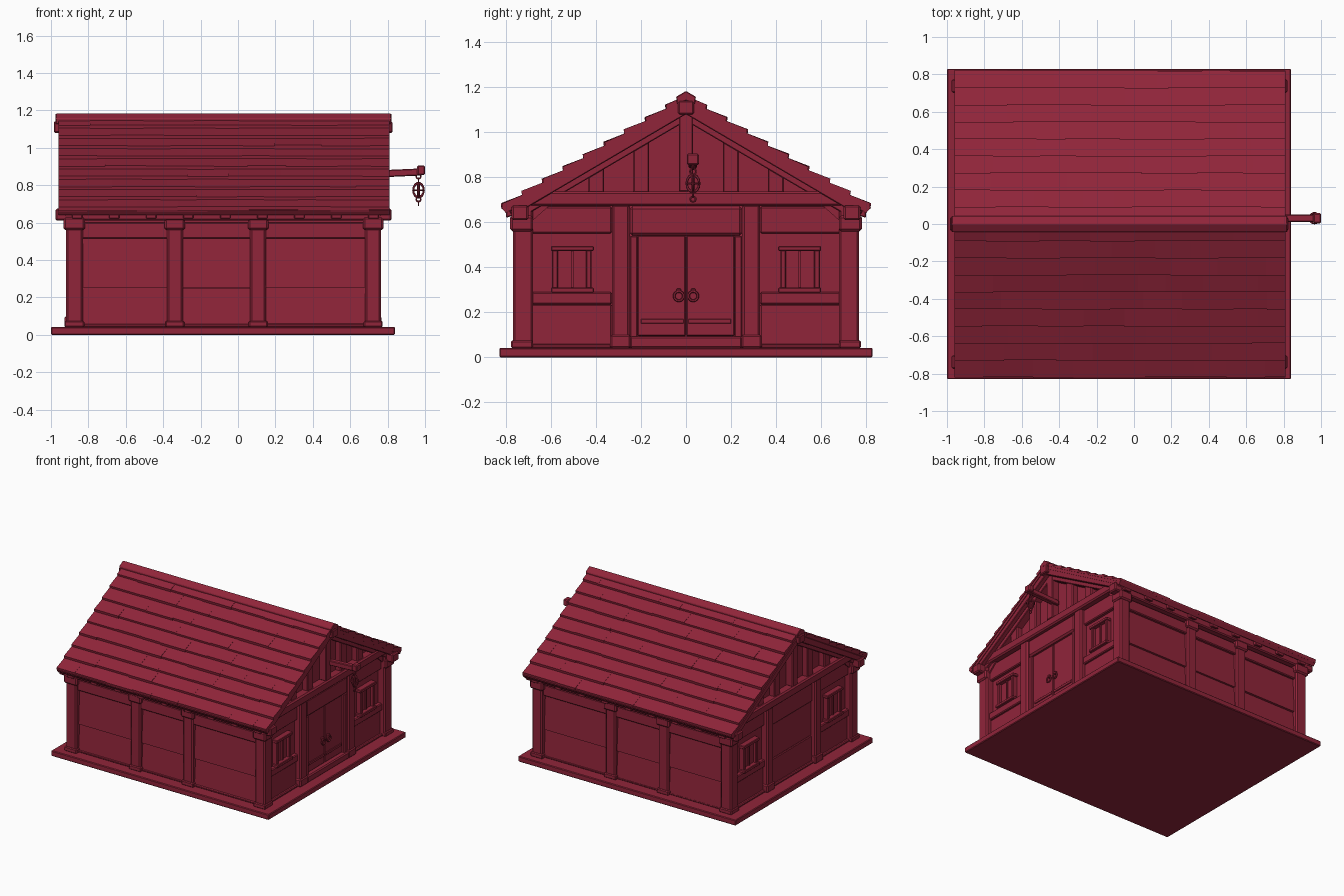
import bpy, bmesh, math, random
from mathutils import Vector

random.seed(4)
red = bpy.data.materials.new("crimson")
red.diffuse_color = (0.28, 0.018, 0.042, 1)


def finish(name, bm, bevel=0.0):
    bmesh.ops.recalc_face_normals(bm, faces=bm.faces)
    me = bpy.data.meshes.new(name)
    bm.to_mesh(me)
    bm.free()
    me.materials.append(red)
    ob = bpy.data.objects.new(name, me)
    bpy.context.collection.objects.link(ob)
    if bevel:
        m = ob.modifiers.new("worn_edges", 'BEVEL')
        m.width = bevel
        m.segments = 1
    return ob


def prism_into(bm, pts, x0, x1):
    """Extrude a (y, z) outline from x0 to x1."""
    a = [bm.verts.new((x0, y, z)) for y, z in pts]
    b = [bm.verts.new((x1, y, z)) for y, z in pts]
    bm.faces.new(a)
    bm.faces.new(b[::-1])
    n = len(pts)
    for i in range(n):
        bm.faces.new((a[i], b[i], b[(i + 1) % n], a[(i + 1) % n]))


def prism(name, pts, x0, x1, bevel=0.0):
    bm = bmesh.new()
    prism_into(bm, pts, x0, x1)
    return finish(name, bm, bevel)


def box(name, x, y, z, bevel=0.006):
    y, z = sorted(y), sorted(z)
    return prism(name, [(y[0], z[0]), (y[1], z[0]), (y[1], z[1]), (y[0], z[1])],
                 min(x), max(x), bevel)


def ring(name, c, r, t, rot, scale=(1, 1, 1)):
    bpy.ops.mesh.primitive_torus_add(major_radius=r, minor_radius=t, major_segments=14,
                                     minor_segments=6, location=c, rotation=rot)
    ob = bpy.context.object
    ob.name = name
    ob.scale = scale
    ob.data.materials.append(red)
    bpy.ops.object.shade_smooth_by_angle()


def top(y):
    return 1.165 - 0.6 * abs(y)


# ground slab and wall body
box("base_slab", (-1, 0.84), (-0.83, 0.83), (0, 0.042), 0.005)
prism("wall_body", [(-0.72, 0.03), (0.72, 0.03), (0.72, 0.67), (0, 1.1), (-0.72, 0.67)], -0.87, 0.71)

# corner and middle posts of the long walls, with heads, rails and plank courses
post_x = [(-0.92, -0.83), (-0.38, -0.295), (0.065, 0.15), (0.68, 0.765)]
for s in (-1, 1):
    for i, (a, b) in enumerate(post_x):
        out = 0.77 if i in (0, 3) else 0.76
        box("wall_post", (a, b), (s * 0.68, s * out), (0.04, 0.66), 0.01)
        box("post_head", (a - 0.012, b + 0.012), (s * 0.68, s * (out + 0.012)), (0.56, 0.63), 0.01)
        box("post_foot", (a - 0.008, b + 0.008), (s * 0.68, s * (out + 0.008)), (0.04, 0.075), 0.006)
    for i in range(3):
        x = (post_x[i][1], post_x[i + 1][0])
        for z0, z1, lean in ((0.05, 0.25, 0.012), (0.25, 0.515, 0.012)):
            j = random.uniform(0, 0.006)
            prism("wall_plank", [(s * 0.70, z0), (s * (0.727 + lean + j), z0 + 0.004),
                                 (s * (0.726 + j), z1), (s * 0.70, z1)], *x)
    box("wall_sill", (-0.88, 0.74), (s * 0.7, s * 0.745), (0.04, 0.06))
    box("upper_rail", (-0.88, 0.74), (s * 0.7, s * 0.75), (0.515, 0.60))
    box("wall_plate", (-0.975, 0.82), (s * 0.70, s * 0.775), (0.61, 0.675), 0.008)
    # rafter tails under the eaves
    for k in range(9):
        x = -0.86 + k * 0.198
        prism("rafter_tail", [(s * 0.68, top(0.68) - 0.03), (s * 0.80, top(0.80) - 0.03),
                              (s * 0.80, top(0.80) - 0.065), (s * 0.68, top(0.68) - 0.10)],
              x - 0.028, x + 0.028, 0.004)


# gable ends: d is the outward direction, w the wall plane
def gable(d, w, door):
    X = lambda a, b: (w + d * a, w + d * b)
    for s in (-1, 1):
        Y = lambda a, b: (s * a, s * b)
        box("gable_post", X(-0.02, 0.045), Y(0.25, 0.33), (0.04, 0.68), 0.01)
        box("gable_post_foot", X(-0.02, 0.052), Y(0.245, 0.338), (0.04, 0.10), 0.008)
        # plank courses
        box("gable_plank_low", X(-0.02, 0.012), Y(0.33, 0.69), (0.05, 0.235), 0.005)
        box("gable_rail", X(-0.02, 0.025), Y(0.33, 0.69), (0.235, 0.29), 0.006)
        box("gable_plank_top", X(-0.02, 0.02), Y(0.33, 0.69), (0.55, 0.67), 0.006)
        # window: frame bars, pane and shutter bar
        box("window_pane", X(-0.02, 0.008), Y(0.44, 0.58), (0.30, 0.48), 0)
        box("window_side", X(-0.02, 0.03), Y(0.42, 0.445), (0.30, 0.48), 0.004)
        box("window_side", X(-0.02, 0.03), Y(0.57, 0.595), (0.30, 0.48), 0.004)
        box("window_head", X(-0.02, 0.038), Y(0.41, 0.60), (0.472, 0.495), 0.004)
        box("window_sill", X(-0.02, 0.042), Y(0.41, 0.60), (0.287, 0.31), 0.004)
        box("window_bar", X(-0.02, 0.018), Y(0.50, 0.512), (0.31, 0.475), 0)
        # studs in the triangle
        for y, h in ((0.20, 0.036), (0.40, 0.036)):
            box("gable_stud", X(-0.02, 0.04), Y(y - h, y + h), (0.73, top(y) - 0.075), 0.006)
        # sloped rafters: one on the wall, one at the roof edge
        for a, b, lo in ((-0.02, 0.05, 0.115), (0.05, 0.085, 0.085)):
            prism("gable_rafter", [(0, top(0) - 0.03), (s * 0.79, top(0.79) - 0.03),
                                   (s * 0.76, top(0.76) - lo + 0.01), (0, top(0) - lo)],
                  min(X(a, b)), max(X(a, b)), 0.004)
        # brace below the tie beam end
        prism("beam_brace", [(s * 0.69, 0.60), (s * 0.69, 0.68), (s * 0.60, 0.68)],
              min(X(0, 0.03)), max(X(0, 0.03)))
    box("tie_beam", X(-0.02, 0.058), (-0.70, 0.70), (0.672, 0.738), 0.01)
    box("king_post", X(-0.02, 0.052), (-0.032, 0.032), (0.735, 1.1), 0.006)
    box("gable_sill", X(-0.02, 0.03), (-0.7, 0.7), (0.04, 0.06))
    box("ridge_beam_end", X(-0.02, 0.11), (-0.035, 0.035), (1.08, 1.14), 0.006)
    if door:
        for s in (-1, 1):
            box("door_leaf", X(-0.02, 0.018), (s * 0.002, s * 0.215), (0.095, 0.54), 0.004)
            box("door_jamb", X(-0.02, 0.034), (s * 0.215, s * 0.25), (0.05, 0.54), 0.005)
            box("door_strap", X(0, 0.024), (s * 0.01, s * 0.20), (0.15, 0.17), 0.002)
            ring("door_ring", (w + d * 0.032, s * 0.032, 0.272), 0.021, 0.006, (0, math.pi / 2, 0))
            box("ring_mount", X(0, 0.036), (s * 0.022, s * 0.042), (0.285, 0.305), 0.003)
        box("door_step", X(-0.02, 0.05), (-0.25, 0.25), (0.04, 0.093), 0.008)
        box("door_lintel", X(-0.02, 0.04), (-0.25, 0.25), (0.54, 0.672), 0.012)
    else:
        for z0, z1, o in ((0.05, 0.25, 0.014), (0.25, 0.515, 0.01), (0.515, 0.67, 0.02)):
            box("gable_mid_plank", X(-0.02, o), (-0.25, 0.25), (z0, z1), 0.005)


gable(1, 0.715, True)
gable(-1, -0.875, False)

# roof: solid deck with overlapping shingle courses
N = 9
for s in (-1, 1):
    prism("roof_deck", [(0, top(0) - 0.012), (s * 0.81, top(0.81) - 0.012),
                        (s * 0.795, top(0.81) - 0.034), (0, top(0) - 0.04)], -0.955, 0.805)
    bm = bmesh.new()
    for c in range(N):
        y0, y1 = c * 0.82 / N, (c + 1) * 0.82 / N
        x = -0.96
        while x < 0.81:
            e = x + random.uniform(0.14, 0.3)
            e = 0.81 if e > 0.72 else e
            j, k = random.uniform(-0.003, 0.004), random.uniform(0, 0.004)
            prism_into(bm, [(s * max(0, y0 - 0.01), top(y0) - 0.002), (s * (y1 + j), top(y1) + 0.009 + k),
                            (s * (y1 - 0.004 + j), top(y1) - 0.014), (s * y0, top(y0) - 0.018)], x, e)
            x = e
    finish("roof_shingles", bm)
    prism("eave_board", [(s * 0.795, top(0.795) - 0.012), (s * 0.822, top(0.822) - 0.005),
                         (s * 0.80, top(0.80) - 0.045), (s * 0.78, top(0.78) - 0.04)], -0.96, 0.81)
prism("ridge_cap", [(0, 1.184), (0.044, 1.158), (0.04, 1.125), (0, 1.14), (-0.04, 1.125), (-0.044, 1.158)],
      -0.975, 0.82, 0.004)

# hoist arm with a hanging chain and hook block
arm = box("hoist_arm", (0.72, 0.985), (0.012, 0.05), (0.852, 0.89), 0.005)
for v in arm.data.vertices:
    if v.co.x < 0.8:
        v.co.z -= 0.012
box("hoist_arm_tip", (0.958, 1.0), (0.004, 0.058), (0.855, 0.905), 0.006)
cx, cy = 0.965, 0.031
for i, z in enumerate((0.848, 0.826)):
    ring("chain_link", (cx, cy, z), 0.013, 0.004, (math.pi / 2, 0, i * math.pi / 2))
for a in (0, math.pi / 2):
    ring("lantern_hoop", (cx, cy, 0.773), 0.028, 0.0055, (math.pi / 2, 0, a), (1, 1.35, 1))
ring("lantern_band", (cx, cy, 0.773), 0.028, 0.005, (0, 0, 0))
box("lantern_core", (cx - 0.008, cx + 0.008), (cy - 0.008, cy + 0.008), (0.735, 0.81), 0.003)
for i, z in enumerate((0.724, 0.703)):
    ring("lower_link", (cx, cy, z), 0.012, 0.004, (math.pi / 2, 0, i * math.pi / 2))
